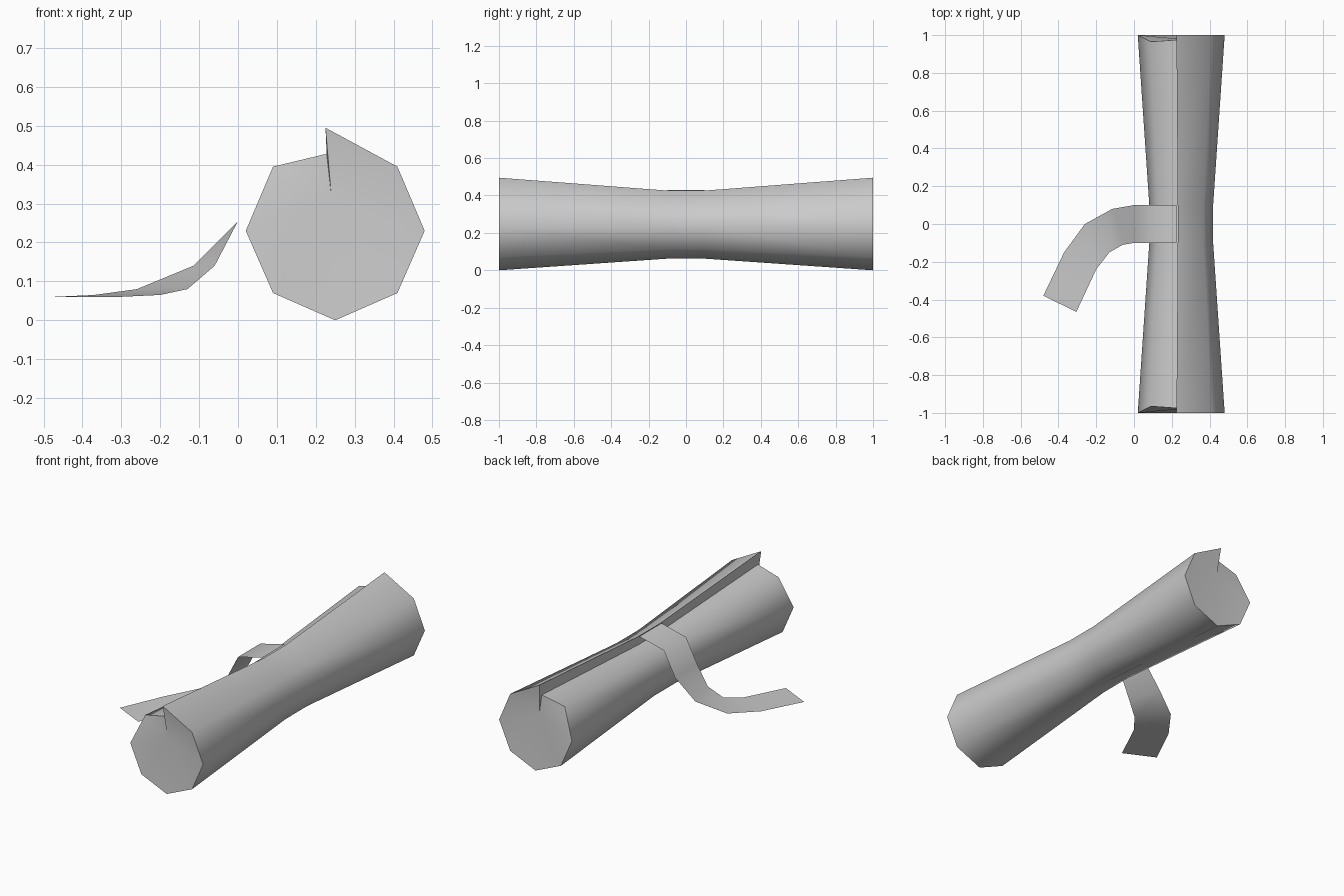
import bpy, math

cube = bpy.data.objects.get("Cube")
if cube:
    bpy.data.objects.remove(cube, do_unlink=True)

GREY = (0.6, 0.6, 0.6, 1.0)
paper = bpy.data.materials.new("plain grey")
paper.use_nodes = True
paper.diffuse_color = GREY
bsdf = paper.node_tree.nodes["Principled BSDF"]
bsdf.inputs["Base Color"].default_value = GREY
bsdf.inputs["Roughness"].default_value = 0.8


def make_object(name, verts, faces):
    mesh = bpy.data.meshes.new(name)
    mesh.from_pydata(verts, [], faces)
    mesh.materials.append(paper)
    obj = bpy.data.objects.new(name, mesh)
    bpy.context.collection.objects.link(obj)
    bpy.ops.object.select_all(action='DESELECT')
    obj.select_set(True)
    bpy.context.view_layer.objects.active = obj
    bpy.ops.object.shade_smooth_by_angle(angle=math.radians(62))
    return obj


# Rolled sheet: octagonal section from the free lip round to the tucked edge
CX, CZ = 0.25, 0.235
profile = [(0.225, 0.495), (0.41, 0.395), (0.48, 0.23), (0.41, 0.07), (0.25, 0),
           (0.09, 0.07), (0.02, 0.23), (0.09, 0.395), (0.228, 0.428)]
end_depth = [1, 1, 1, 1, 1, 1, 1, 0.965, 0.975]
n = len(profile)
WAIST = 0.735

verts = []
for side, scale in ((-1, 1), (-0.1, WAIST), (0.1, WAIST), (1, 1)):
    for (x, z), depth in zip(profile, end_depth):
        y = side * depth if scale == 1 else side
        verts.append((CX + (x - CX) * scale, y, CZ + (z - CZ) * scale))

faces = []
for r in range(3):
    for i in range(n):
        j = (i + 1) % n
        a, b = r * n, (r + 1) * n
        faces.append((a + i, a + j, b + j, b + i))

# Slightly dished ends, fanned from the bottom of the crease
for base, y in ((0, -0.98), (3 * n, 0.98)):
    hub = len(verts)
    verts.append((0.24, y, 0.32))
    for i in range(n):
        j = (i + 1) % n
        faces.append((hub, base + j, base + i) if y < 0 else (hub, base + i, base + j))
make_object("rolled_sheet", verts, faces)

# Ribbon tail: pairs of back and front edge points from the lip to the loose end
back_edge = [(0.225, 0.1, 0.428), (0.07, 0.1, 0.39), (0, 0.1, 0.255), (-0.115, 0.08, 0.14),
             (-0.26, 0, 0.08), (-0.37, -0.15, 0.065), (-0.48, -0.38, 0.06)]
front_edge = [(0.225, -0.1, 0.428), (0.07, -0.1, 0.39), (0, -0.1, 0.255), (-0.06, -0.11, 0.14),
              (-0.13, -0.15, 0.08), (-0.2, -0.24, 0.065), (-0.305, -0.465, 0.06)]
m = len(back_edge)
make_object("ribbon_tail", back_edge + front_edge,
            [(i, i + 1, m + i + 1, m + i) for i in range(m - 1)])
